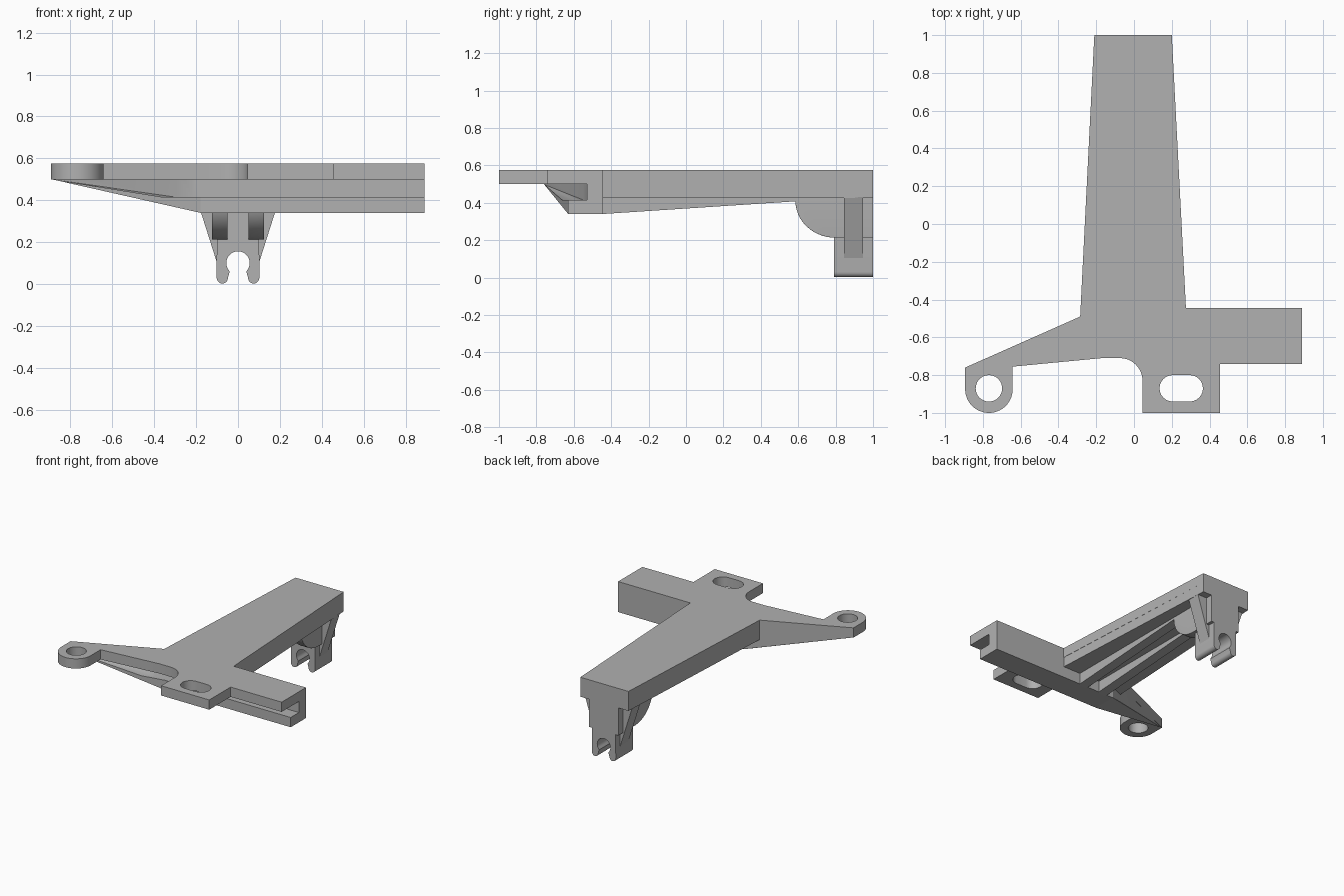
import bpy, bmesh
from math import sin, cos, pi, radians

if "Cube" in bpy.data.objects:
    bpy.data.objects.remove(bpy.data.objects["Cube"])

grey = bpy.data.materials.new("plain grey")
grey.use_nodes = True
grey.diffuse_color = (0.44, 0.44, 0.44, 1)
grey.node_tree.nodes["Principled BSDF"].inputs["Base Color"].default_value = grey.diffuse_color
parts = []


def add(name, bm):
    bmesh.ops.recalc_face_normals(bm, faces=bm.faces)
    mesh = bpy.data.meshes.new(name)
    bm.to_mesh(mesh)
    bm.free()
    mesh.materials.clear()
    mesh.materials.append(grey)
    ob = bpy.data.objects.new(name, mesh)
    bpy.context.collection.objects.link(ob)
    parts.append(ob)
    return ob


def arc(cx, cy, rx, ry, a0, a1, n=12):
    steps = [radians(a0 + (a1 - a0) * i / n) for i in range(n + 1)]
    return [(cx + rx * cos(t), cy + ry * sin(t)) for t in steps]


def prism(loops, axis, lo, hi):
    """Extrude closed outlines (later loops are holes) along an axis."""
    cu = bpy.data.curves.new("outline", 'CURVE')
    cu.dimensions, cu.fill_mode, cu.extrude = '2D', 'BOTH', (hi - lo) / 2
    for loop in loops:
        sp = cu.splines.new('POLY')
        sp.points.add(len(loop) - 1)
        for p, (u, v) in zip(sp.points, loop):
            p.co = (u, v, 0, 1)
        sp.use_cyclic_u = True
    tmp = bpy.data.objects.new("outline", cu)
    mesh = bpy.data.meshes.new_from_object(tmp)
    bm = bmesh.new()
    bm.from_mesh(mesh)
    bpy.data.objects.remove(tmp)
    bpy.data.curves.remove(cu)
    bpy.data.meshes.remove(mesh)
    bmesh.ops.remove_doubles(bm, verts=bm.verts, dist=0.0001)
    for v in bm.verts:
        a, b, w = v.co.x, v.co.y, v.co.z + (lo + hi) / 2
        v.co = {'x': (w, a, b), 'y': (a, w, b), 'z': (a, b, w)}[axis]
    bmesh.ops.recalc_face_normals(bm, faces=bm.faces)
    bmesh.ops.dissolve_limit(bm, angle_limit=0.01, verts=bm.verts, edges=bm.edges)
    return bm


def hull(name, points):
    bm = bmesh.new()
    for p in points:
        bm.verts.new(p)
    bmesh.ops.convex_hull(bm, input=bm.verts)
    return add(name, bm)


# Top plate with the round eye, the slotted tab and the tapering stem
outline = [(-0.21, 1), (0.2, 1), (0.275, -0.445), (0.89, -0.445), (0.89, -0.74),
           (0.455, -0.74), (0.455, -1), (0.045, -1)]
outline += arc(-0.075, -0.83, 0.12, 0.12, 0, 90)
outline += [(-0.17, -0.71), (-0.642, -0.755)]
outline += arc(-0.768, -0.874, 0.126, 0.126, 0, -180, 28)
outline += [(-0.894, -0.76), (-0.285, -0.49)]
eye = arc(-0.768, -0.87, 0.07, 0.07, 0, 350, 35)
slot = arc(0.295, -0.87, 0.07, 0.07, -90, 90) + arc(0.205, -0.87, 0.07, 0.07, 90, 270)
add("top_plate", prism([outline, eye, slot], 'z', 0.5, 0.575))

# Thick underside of the stem
stem = [(-0.21, 1), (0.2, 1), (0.275, -0.49), (-0.285, -0.49)]
add("stem_slab", prism([stem], 'z', 0.425, 0.5))

# Crossbar channel, open to the front
channel = [(-0.445, 0.34), (-0.63, 0.34), (-0.63, 0.415), (-0.53, 0.415),
           (-0.53, 0.5), (-0.445, 0.5)]
add("crossbar_channel", prism([channel], 'x', -0.18, 0.89))

# Tapered arm below the plate, hollowed by the end of the channel
arm = hull("arm_wedge", [(-0.18, y, z) for y in (-0.63, -0.445) for z in (0.34, 0.5)]
           + [(-0.285, -0.49, 0.365), (-0.285, -0.49, 0.5), (-0.89, -0.76, 0.5)])
inner = [(-0.15, -0.53), (-0.22, -0.53), (-0.3, -0.55), (-0.36, -0.59),
         (-0.36, -0.95), (-0.15, -0.95)]
cutter = hull("channel_cutter", [(x, y, z) for x, y in inner for z in (0.415, 0.53)]
              + [(-0.87, y, z) for y in (-0.757, -0.95) for z in (0.497, 0.53)])
cutter.hide_render = True
cut = arm.modifiers.new("hollow", 'BOOLEAN')
cut.operation, cut.object, cut.solver = 'DIFFERENCE', cutter, 'EXACT'
bpy.context.view_layer.update()
carved = bpy.data.meshes.new_from_object(
    arm.evaluated_get(bpy.context.evaluated_depsgraph_get()))
arm.modifiers.clear()
arm.data = carved
parts.remove(cutter)
bpy.data.objects.remove(cutter)

# Ribs, rounded fins and side webs on both sides of the centre
rib = [(-0.47, 0.34), (-0.445, 0.34), (0.62, 0.41), (0.62, 0.45), (-0.47, 0.45)]
fin = arc(0.8, 0.41, 0.215, 0.197, 180, 270, 14) + [(1, 0.213), (1, 0.43), (0.585, 0.43)]
for side, s in (("left", 1), ("right", -1)):
    lo, hi = sorted((0.05 * s, 0.125 * s))
    add(side + "_rib", prism([rib], 'x', lo, hi))
    bm = prism([fin], 'x', lo, hi)
    rim = [e for e in bm.edges if all(abs(v.co.x) > 0.12 and v.co.z < 0.42 for v in e.verts)]
    bmesh.ops.bevel(bm, geom=rim, offset=0.04, offset_type='OFFSET', segments=5,
                    profile=0.5, affect='EDGES', clamp_overlap=True)
    add(side + "_fin", bm)
    web = [(0.09 * s, 0.1), (0.1 * s, 0.1), (0.205 * s, 0.43), (0.09 * s, 0.43)]
    add(side + "_web", prism([web], 'y', 0.845, 0.945))

# Snap clip with a round seat and two rounded toes
half = [(0.1, 0.43)] + arc(0.075, 0.03, 0.027, 0.028, 0, -180, 10)
half += [(0.04, 0.058)] + arc(0, 0.1, 0.056, 0.056, -42, 90, 12)
clip = half + [(-x, z) for x, z in reversed(half[:-1])]
add("snap_clip", prism([clip], 'y', 0.79, 1))

# Smooth the round walls, keep the corners sharp
bpy.ops.object.select_all(action='DESELECT')
for ob in parts:
    ob.select_set(True)
bpy.context.view_layer.objects.active = parts[0]
bpy.ops.object.shade_smooth_by_angle(angle=radians(30))
